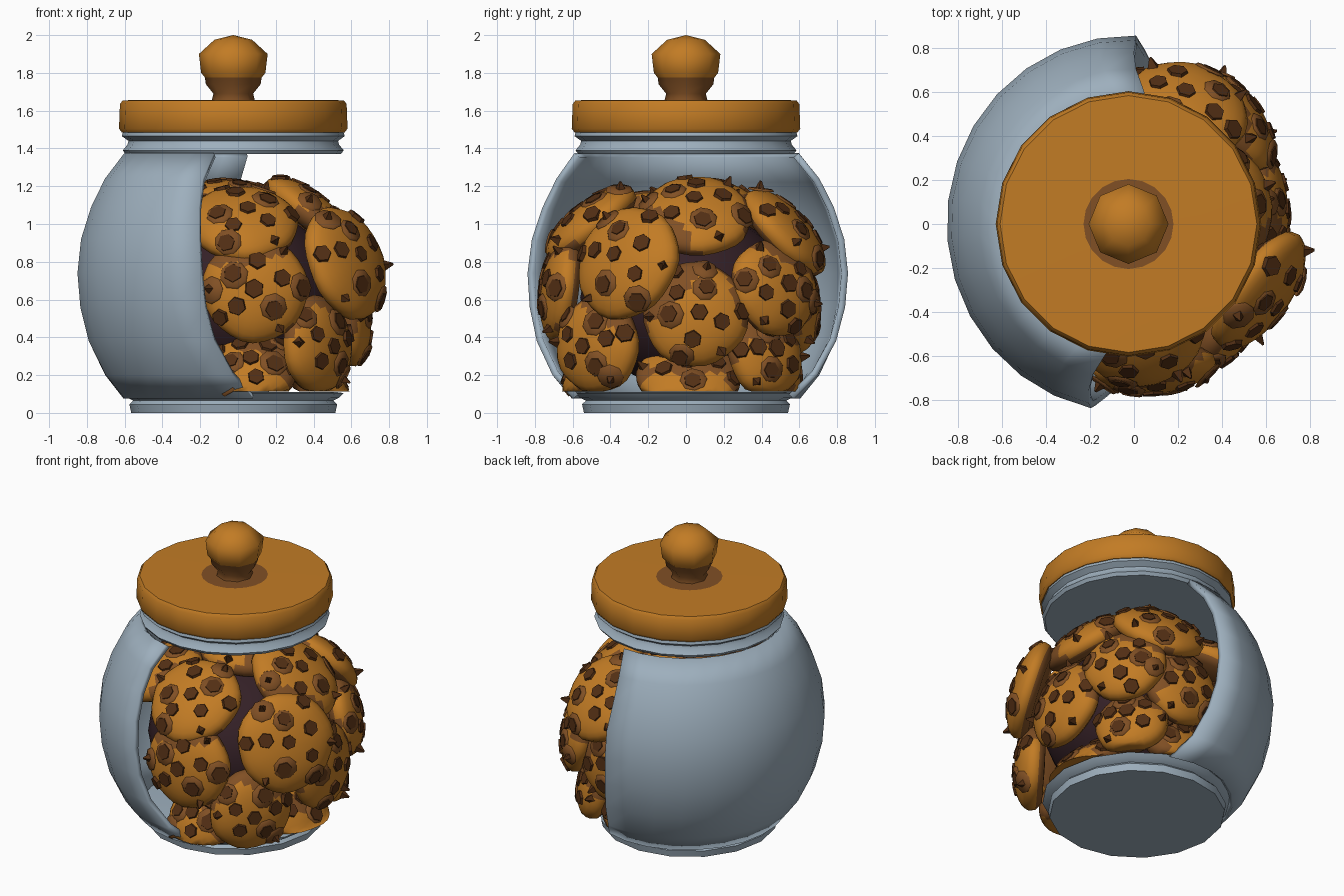
import bpy, bmesh, math, random
from mathutils import Vector, Matrix

if "Cube" in bpy.data.objects:
    bpy.data.objects.remove(bpy.data.objects["Cube"])

random.seed(4)


def mat(name, rgb):
    m = bpy.data.materials.new(name)
    m.diffuse_color = (*rgb, 1)
    m.use_nodes = True
    m.node_tree.nodes["Principled BSDF"].inputs["Base Color"].default_value = m.diffuse_color
    return m


GLASS = mat("pale blue grey", (0.34, 0.43, 0.51))
BISCUIT = mat("golden biscuit", (0.54, 0.20, 0.018))
BROWN = mat("toasted brown", (0.22, 0.08, 0.018))
CHIP = mat("dark chocolate", (0.085, 0.028, 0.007))
SHADE = mat("deep purple brown", (0.035, 0.015, 0.02))


def finish(name, bm, mats, rule=None, angle=50):
    bmesh.ops.remove_doubles(bm, verts=bm.verts, dist=1e-4)
    bm.normal_update()
    if rule:
        for f in bm.faces:
            f.material_index = rule(f.calc_center_median())
    me = bpy.data.meshes.new(name)
    bm.to_mesh(me)
    bm.free()
    for m in mats:
        me.materials.append(m)
    ob = bpy.data.objects.new(name, me)
    bpy.context.collection.objects.link(ob)
    bpy.ops.object.select_all(action='DESELECT')
    ob.select_set(True)
    bpy.context.view_layer.objects.active = ob
    bpy.ops.object.shade_smooth_by_angle(angle=math.radians(angle))
    return ob


def lathe(profile, sides, cx=0.0, span=None):
    """Revolve (r, z) points; span gives start and end angle per point."""
    bm = bmesh.new()
    rows = []
    for k, (r, z) in enumerate(profile):
        a0, a1 = span[k] if span else (0, 2 * math.pi)
        rows.append([bm.verts.new((cx + r * math.cos(a0 + (a1 - a0) * i / sides),
                                   r * math.sin(a0 + (a1 - a0) * i / sides), z))
                     for i in range(sides + 1)])
    for lo, hi in zip(rows, rows[1:]):
        for i in range(sides):
            bm.faces.new((lo[i], lo[i + 1], hi[i + 1], hi[i]))
    bmesh.ops.remove_doubles(bm, verts=bm.verts, dist=1e-4)
    return bm


CX = -0.025

# Jar wall, cut open on the right: r, z, x of front edge, x of back edge
wall = [(0.60, 0.075, 0.10, 0.20), (0.70, 0.20, -0.01, 0.12), (0.79, 0.38, -0.11, 0.07),
        (0.835, 0.56, -0.16, 0.04), (0.85, 0.74, -0.18, 0.03), (0.83, 0.92, -0.19, 0.03),
        (0.775, 1.09, -0.19, 0.02), (0.70, 1.24, -0.17, 0.03), (0.595, 1.375, -0.11, 0.07)]
spans = [(math.acos(xb / r), 2 * math.pi - math.acos(xf / r)) for r, z, xf, xb in wall]
jar = finish("jar_wall", lathe([w[:2] for w in wall], 14, 0, spans), [GLASS])
sol = jar.modifiers.new("thickness", 'SOLIDIFY')
sol.thickness, sol.offset = 0.035, -1
jar.scale, jar.location.x = (0.98, 1.01, 1), -0.02

# Foot and neck of the jar
finish("jar_foot", lathe([(0, 0), (0.54, 0), (0.55, 0.045), (0.53, 0.065), (0.56, 0.08),
                          (0.585, 0.105), (0.55, 0.11), (0, 0.10)], 16, CX), [GLASS])
finish("jar_neck", lathe([(0, 1.37), (0.57, 1.37), (0.585, 1.39), (0.56, 1.42), (0.555, 1.44),
                          (0.59, 1.465), (0.58, 1.50), (0, 1.50)], 20, CX), [GLASS])

# Lid with toasted ring, and knob
finish("lid", lathe([(0, 1.485), (0.59, 1.485), (0.605, 1.505), (0.60, 1.635), (0.585, 1.655),
                     (0.205, 1.657), (0, 1.657)], 20, CX), [BISCUIT, BROWN],
       lambda c: int(c.z > 1.656 and math.hypot(c.x - CX, c.y) < 0.2))
finish("knob", lathe([(0.115, 1.65), (0.105, 1.69), (0.145, 1.74), (0.15, 1.775), (0.17, 1.80),
                      (0.182, 1.90), (0.10, 1.975), (0, 2.0)], 8, CX), [BISCUIT, BROWN],
       lambda c: int(c.z < 1.77), 60)

# Dark heart of the heap
bm = bmesh.new()
bmesh.ops.create_icosphere(bm, subdivisions=3, radius=1,
                           matrix=Matrix.Translation((0.0, 0, 0.61)) @ Matrix.Diagonal((0.55, 0.56, 0.48, 1)))
finish("heap_core", bm, [SHADE])

# Cookie dome profile as fractions of radius, and height
DOME = [(0, -0.06), (0.8, -0.055), (0.97, -0.02), (1.0, 0.02), (0.95, 0.048), (0.88, 0.068),
        (0.75, 0.09), (0.62, 0.105), (0.45, 0.118), (0.22, 0.127), (0, 0.13)]
FLOOR = 0.112


def dome_height(t):
    for (r1, h1), (r0, h0) in zip(DOME[3:], DOME[4:]):
        if r0 <= t <= r1:
            return h0 + (h1 - h0) * (t - r0) / (r1 - r0)
    return 0.02


def turn(direction):
    return Vector(direction).to_track_quat('Z', 'Y').to_matrix().to_4x4()


# Heap of cookies: centre, facing direction, radius
COOKIES = [
    ((0.56, -0.30, 0.79), (0.77, -0.55, 0.30), 0.31),
    ((0.57, 0.05, 0.52), (1.0, 0.03, 0.12), 0.28),
    ((0.38, 0.05, 1.03), (0.60, 0.0, 0.74), 0.30),
    ((0.23, 0.51, 0.95), (0.18, 0.70, 0.66), 0.29),
    ((0.03, -0.49, 0.99), (0.05, -0.60, 0.76), 0.29),
    ((0.09, -0.64, 0.65), (0.08, -1.0, 0.12), 0.28),
    ((0.45, 0.46, 0.66), (0.78, 0.55, 0.2), 0.26),
    ((0.41, -0.46, 0.36), (0.78, -0.60, 0.05), 0.26),
    ((0.37, 0.02, 0.18), (0.65, 0.0, 0.75), 0.28),
    ((0.36, 0.41, 0.30), (0.75, 0.6, 0.25), 0.23),
    ((0.08, -0.48, 0.22), (0.0, -0.80, 0.6), 0.23),
    ((0.12, 0.57, 0.58), (0.1, 1.0, 0.1), 0.26),
    ((0.08, 0.46, 0.26), (0.1, 0.9, 0.3), 0.23),
    ((-0.02, 0.08, 1.10), (0.1, 0.0, 1.0), 0.28),
    ((-0.36, -0.28, 1.0), (-0.3, -0.3, 0.9), 0.27),
    ((-0.36, 0.30, 1.0), (-0.3, 0.3, 0.9), 0.27),
]
PLACES = [Matrix.Translation(c) @ turn(n) @ Matrix.Rotation(random.uniform(0, 6), 4, 'Z') for c, n, r in COOKIES]
BACKS = [p.inverted() for p in PLACES]


def touched(p, own):
    """True just around or behind the rim of a neighbouring cookie."""
    for k, back in enumerate(BACKS):
        q = back @ p
        if k != own and -0.16 < q.z < 0.045 and math.hypot(q.x, q.y) < COOKIES[k][2] + 0.035:
            return True
    return False


def cookie(name, k):
    r, place, back = COOKIES[k][2], PLACES[k], BACKS[k]
    bm = lathe([(r * t, h) for t, h in DOME], 28)
    wob = [random.uniform(0, 6) for _ in range(2)]
    for v in bm.verts:
        a = math.atan2(v.co.y, v.co.x)
        s = 1 + 0.015 * math.sin(3 * a + wob[0]) + 0.012 * math.sin(7 * a + wob[1])
        v.co.x *= s
        v.co.y *= s
    bm.transform(place)
    for v in bm.verts:  # rest on the jar floor
        v.co.z = max(v.co.z, FLOOR)
    # Toasted underside and contact areas
    finish(name, bm, [BISCUIT, BROWN], lambda c: int((back @ c).z < -0.03 or touched(c, k)), 60)
    # Chips flush on the dome and pointed on the rim
    chips, halos = bmesh.new(), bmesh.new()
    for t, n in ((0.06, 1), (0.52, 5), (0.88, 6)):
        for i in range(n):
            a = 2 * math.pi * (i + random.uniform(-0.2, 0.2)) / n + t * 3
            ca, sa = math.cos(a), math.sin(a)
            slope = 0.1 * t if t < 0.3 else (0.3 if t < 0.6 else 0.85)
            pos = Vector((r * t * ca, r * t * sa, dome_height(t)))
            if (place @ pos).z < FLOOR + 0.05:
                continue
            m = place @ Matrix.Translation(pos) @ turn((ca * slope, sa * slope, 1))
            size = random.uniform(0.046, 0.056)
            pointed = t > 0.8 and i % 2 == 0
            bmesh.ops.create_cone(chips, cap_ends=True, segments=4 if pointed else 6,
                                  radius1=size, radius2=0.006 if pointed else size * 0.9,
                                  depth=0.09 if pointed else 0.022, matrix=m)
            if t > 0.5 and i % 3 == 1:
                bmesh.ops.create_cone(halos, cap_ends=True, segments=8, radius1=size + 0.022,
                                      radius2=size + 0.014, depth=0.012,
                                      matrix=m @ Matrix.Translation((0.006, 0.008, 0)))
    finish(name + "_chips", chips, [CHIP], None, 20)
    finish(name + "_halos", halos, [BROWN], None, 60)


for k in range(len(COOKIES)):
    cookie("cookie_%02d" % (k + 1), k)
